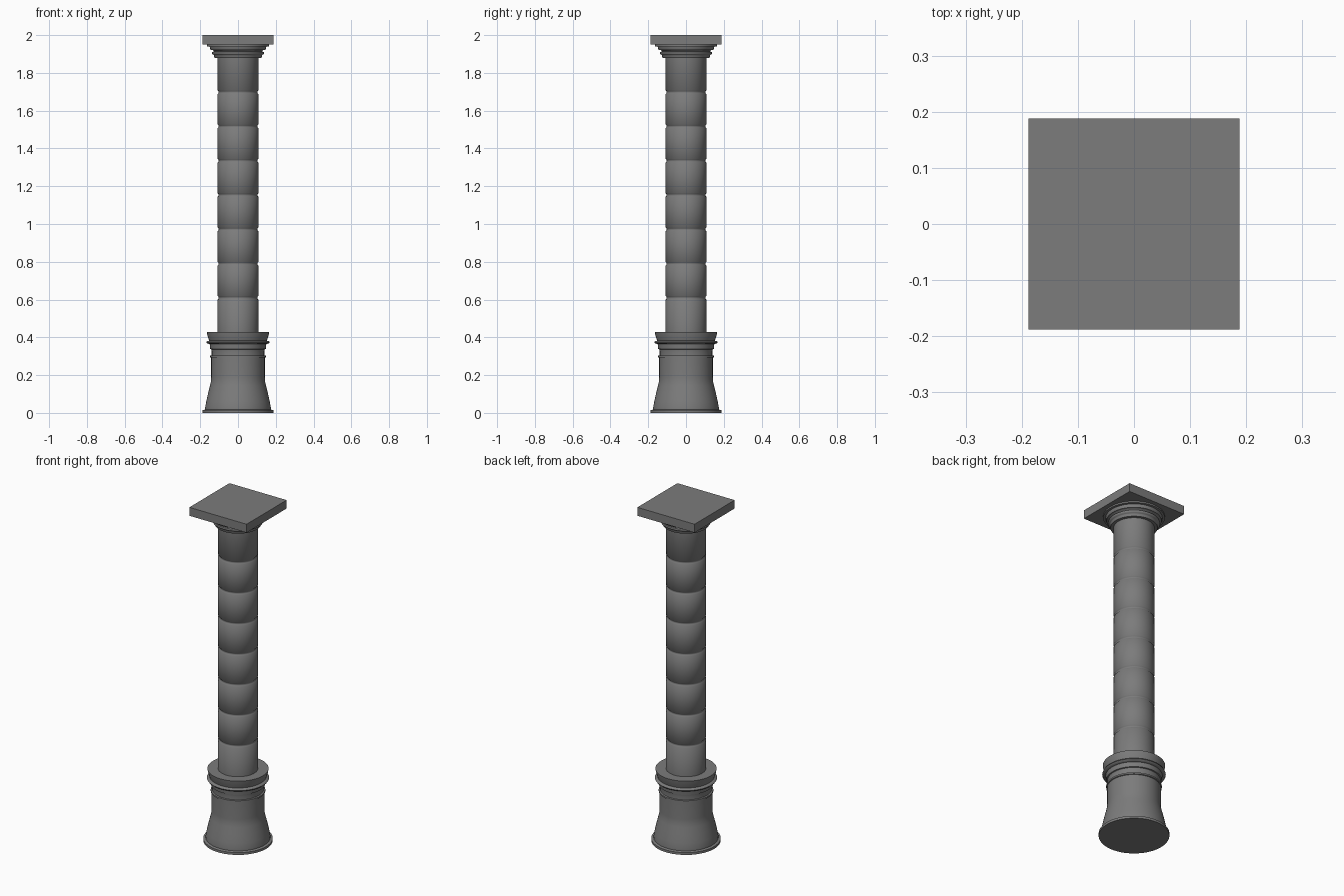
import bpy, bmesh, math

if "Cube" in bpy.data.objects:
    bpy.data.objects.remove(bpy.data.objects["Cube"])

SEGMENTS = 64

# Dark grey stone
stone = bpy.data.materials.new("dark_stone")
stone.diffuse_color = (0.2, 0.2, 0.2, 1)
stone.use_nodes = True
stone.node_tree.nodes["Principled BSDF"].inputs["Base Color"].default_value = stone.diffuse_color


def lathe(name, profile, sharp=50):
    """Revolve (radius, height) points around z and cap both ends."""
    bm = bmesh.new()
    rings = []
    for r, z in profile:
        rings.append([bm.verts.new((r * math.cos(2 * math.pi * i / SEGMENTS),
                                    r * math.sin(2 * math.pi * i / SEGMENTS), z))
                      for i in range(SEGMENTS)])
    for a, b in zip(rings, rings[1:]):
        for i in range(SEGMENTS):
            j = (i + 1) % SEGMENTS
            bm.faces.new((a[i], a[j], b[j], b[i]))
    bm.faces.new(rings[0][::-1])
    bm.faces.new(rings[-1])
    mesh = bpy.data.meshes.new(name)
    bm.to_mesh(mesh)
    bm.free()
    mesh.materials.append(stone)
    obj = bpy.data.objects.new(name, mesh)
    bpy.context.collection.objects.link(obj)
    bpy.ops.object.select_all(action='DESELECT')
    obj.select_set(True)
    bpy.context.view_layer.objects.active = obj
    bpy.ops.object.shade_smooth_by_angle(angle=math.radians(sharp))
    return obj


# Flared pedestal with mouldings
lathe("pedestal", [
    (0.187, 0.0), (0.187, 0.014), (0.174, 0.018), (0.174, 0.028),
    (0.168, 0.06), (0.158, 0.105), (0.148, 0.145), (0.143, 0.168),
    (0.142, 0.19), (0.142, 0.292), (0.147, 0.294), (0.147, 0.303),
    (0.139, 0.305), (0.139, 0.325), (0.141, 0.336), (0.147, 0.338),
    (0.150, 0.365), (0.164, 0.367), (0.168, 0.373), (0.164, 0.380),
    (0.153, 0.382), (0.157, 0.395), (0.162, 0.412), (0.165, 0.428)])

# Shaft divided into drums by soft rounded grooves
R = 0.108
shaft = [(R, 0.42)]
for k in range(7):
    z = 0.609 + k * 0.1815
    shaft += [(R, z - 0.010), (R - 0.004, z - 0.006), (R - 0.006, z),
              (R - 0.004, z + 0.006), (R, z + 0.010)]
shaft.append((R, 1.895))
lathe("shaft", shaft)

# Stepped round capital
lathe("capital", [
    (0.124, 1.880), (0.127, 1.885), (0.127, 1.893), (0.130, 1.896),
    (0.136, 1.899), (0.138, 1.905), (0.136, 1.911), (0.128, 1.914),
    (0.132, 1.920), (0.145, 1.922), (0.148, 1.929), (0.150, 1.940),
    (0.163, 1.941), (0.163, 1.955)])

# Square slab on top
bpy.ops.mesh.primitive_cube_add(size=1, location=(0, 0, 1.975))
slab = bpy.context.object
slab.name = "top_slab"
slab.scale = (0.376, 0.376, 0.05)
bpy.ops.object.transform_apply(location=False, rotation=False, scale=True)
slab.data.materials.append(stone)
